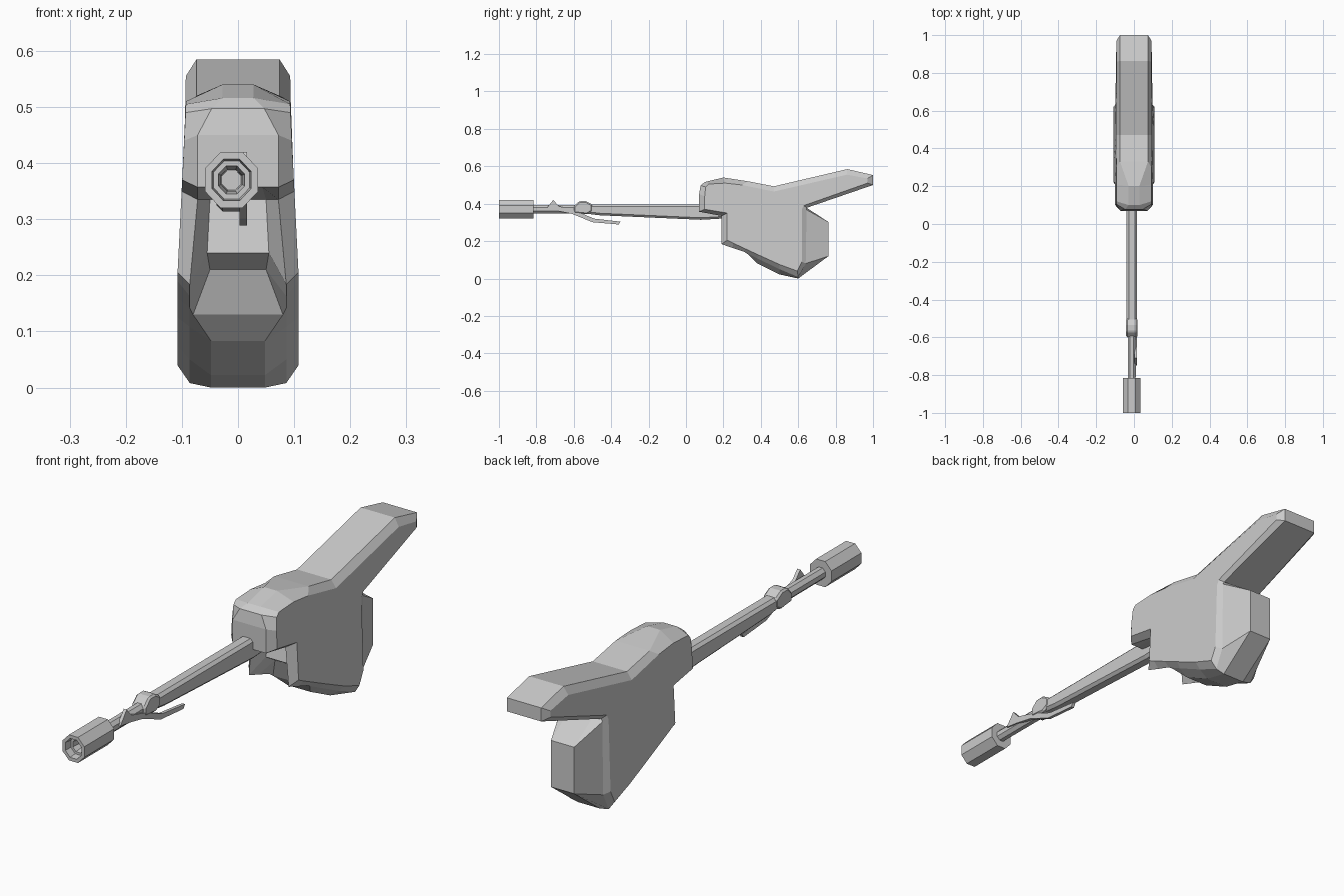
import bpy, bmesh, math

if "Cube" in bpy.data.objects:
    bpy.data.objects.remove(bpy.data.objects["Cube"])

BX, BZ = -0.0115, 0.37   # bore axis


def finish(name, bm):
    bmesh.ops.recalc_face_normals(bm, faces=bm.faces[:])
    me = bpy.data.meshes.new(name)
    bm.to_mesh(me)
    bm.free()
    ob = bpy.data.objects.new(name, me)
    bpy.context.collection.objects.link(ob)
    return ob


def bridge_loops(bm, loops, caps=True):
    """Join closed vertex loops with quads."""
    rings = [[bm.verts.new(p) for p in lp] for lp in loops]
    n = len(rings[0])
    for a, b in zip(rings, rings[1:]):
        for i in range(n):
            j = (i + 1) % n
            bm.faces.new((a[i], a[j], b[j], b[i]))
    if caps:
        bm.faces.new(rings[0])
        bm.faces.new(rings[-1])


def slab(name, profile, x0, x1, bevel=0.0):
    """Side (y, z) profile extruded along x."""
    bm = bmesh.new()
    bridge_loops(bm, [[(x, y, z) for y, z in profile] for x in (x0, x1)])
    ob = finish(name, bm)
    if bevel:
        m = ob.modifiers.new("chamfer", 'BEVEL')
        m.width, m.segments = bevel, 1
    return ob


def octagon_tube(name, stations):
    """Octagonal lathe along y from (y, apothem) stations."""
    bm = bmesh.new()
    loops = []
    for y, r in stations:
        c = r / math.cos(math.pi / 8)
        ang = [math.pi / 8 + i * math.pi / 4 for i in range(8)]
        loops.append([(BX + 0.94 * c * math.cos(a), y, BZ + c * math.sin(a)) for a in ang])
    bridge_loops(bm, loops)
    return finish(name, bm)


# Stock and grip: side edge (y, z), rim (y, z, x), optional centre edge (y, z, x)
rows = [
    ((.10, .37), (.07, .357, .072)),
    ((.10, .44), (.07, .45, .072)),
    ((.105, .49), (.078, .497, .047)),
    ((.12, .505), (.10, .516, .028)),
    ((.21, .51), (.20, .54, .028)),
    ((.30, .50), (.33, .52, .074)),
    ((.47, .465), (.47, .493, .074)),
    ((.86, .555), (.863, .585, .074)),
    ((.97, .535), (1.0, .553, .074)),
    ((.97, .51), (1.0, .50, .074)),
    ((.63, .39), (.645, .378, .085)),
    ((.62, .37), (.645, .367, .09), (.762, .302, .05)),
    ((.62, .09), (.64, .08, .09), (.762, .12, .05)),
    ((.595, .04), (.60, .008, .086), (.60, .0, .048)),
    ((.50, .075), (.50, .05, .086), (.50, .022, .048)),
    ((.39, .125), (.38, .108, .086), (.377, .083, .048)),
    ((.315, .16), (.313, .142, .086), (.33, .13, .08)),
    ((.25, .19), (.25, .163, .086), (.30, .21, .05)),
    ((.22, .205), (.19, .184, .086), (.25, .24, .055)),
    ((.22, .35), (.19, .335, .072), (.27, .335, .05)),
]


def side_x(z):
    return 0.108 - 0.015 * min(1, max(0, (z - 0.2) / 0.3))


side = [(side_x(r[0][1]), *r[0]) for r in rows]
rim = [(r[1][2], r[1][0], r[1][1]) for r in rows]
mid = [(r[2][2], r[2][0], r[2][1]) if len(r) > 2 else (r[1][2] * .6, r[1][0], r[1][1])
       for r in rows]
half = [side, rim, mid]
mirrored = [[(-x, y, z) for x, y, z in lp] for lp in reversed(half)]
bm = bmesh.new()
bridge_loops(bm, half + mirrored)
finish("stock_and_grip", bm)

# Barrel and hollow muzzle
octagon_tube("barrel", [(-.84, .022), (.2, .025)])
octagon_tube("muzzle", [(-.815, .02), (-.815, .05), (-1, .05), (-1, .037),
                        (-.97, .034), (-.97, .025), (-.94, .02), (-.9, .018)])

# Tapered fore-end under the barrel
slab("fore_end", [(-.56, .397), (.22, .397), (.22, .322), (.08, .314), (-.46, .338),
                  (-.58, .352)], BX - .027, BX + .027, .011)

# Raised band with sight hump
slab("barrel_band", [(-.6, .385), (-.57, .414), (-.535, .414), (-.5, .395), (-.5, .36),
                     (-.53, .343), (-.6, .35)], BX - .03, BX + .03, .007)

# Folded lever with front sight spike
slab("side_lever", [(-.75, .37), (-.71, .42), (-.68, .387), (-.60, .365), (-.49, .32),
                    (-.35, .304), (-.36, .289), (-.50, .301), (-.61, .346), (-.69, .362)],
     .003, .016)
